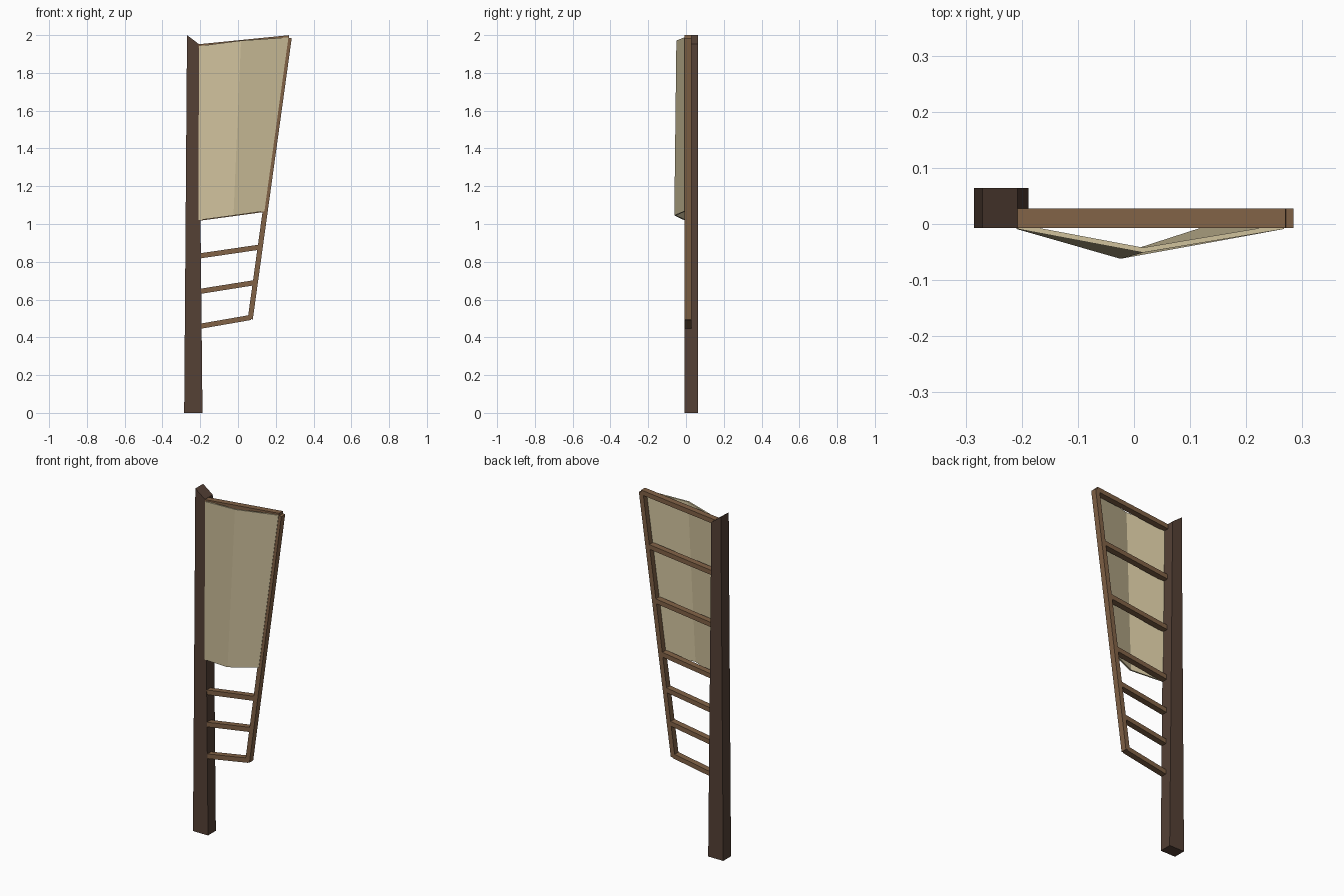
import bpy, bmesh
from mathutils import Vector

cube = bpy.data.objects.get("Cube")
if cube:
    bpy.data.objects.remove(cube, do_unlink=True)


def material(name, rgb):
    m = bpy.data.materials.new(name)
    m.use_nodes = True
    m.diffuse_color = (*rgb, 1)
    bsdf = next(n for n in m.node_tree.nodes if n.type == 'BSDF_PRINCIPLED')
    bsdf.inputs["Base Color"].default_value = (*rgb, 1)
    bsdf.inputs["Roughness"].default_value = 0.9
    return m


DARK = material("dark_wood", (0.09, 0.052, 0.036))
WOOD = material("brown_wood", (0.22, 0.122, 0.062))
CLOTH = material("canvas", (0.62, 0.53, 0.33))


def slab(name, front, depth, mat, quads=None):
    """Extrude a front outline (x, y, z points) backwards by depth."""
    bm = bmesh.new()
    verts = [bm.verts.new(p) for p in front]
    for q in quads or [range(len(front))]:
        bm.faces.new([verts[i] for i in q])
    new = bmesh.ops.extrude_face_region(bm, geom=bm.faces[:], use_keep_orig=True)["geom"]
    moved = [v for v in new if isinstance(v, bmesh.types.BMVert)]
    bmesh.ops.translate(bm, verts=moved, vec=(0, depth, 0))
    bmesh.ops.recalc_face_normals(bm, faces=bm.faces[:])
    me = bpy.data.meshes.new(name)
    bm.to_mesh(me)
    bm.free()
    me.materials.append(mat)
    ob = bpy.data.objects.new(name, me)
    bpy.context.collection.objects.link(ob)
    return ob


def beam(name, a, b, width):
    """Straight frame bar between two (x, z) points."""
    a, b = Vector(a), Vector(b)
    side = (b - a).normalized().orthogonal() * width / 2
    outline = [a - side, b - side, b + side, a + side]
    return slab(name, [(p.x, -0.007, p.y) for p in outline], 0.035, WOOD)


# Main spar: tapered, with a slanted top
spar = [(-0.285, 0), (-0.188, 0), (-0.208, 1.953), (-0.27, 2.0)]
slab("main_spar", [(x, -0.0075, z) for x, z in spar], 0.072, DARK)

# Slanted outer rail
foot, head = Vector((0.065, 0.497)), Vector((0.271, 1.986))
beam("outer_rail", foot, head, 0.027)

# Rungs from the spar to the rail, each rising slightly outwards
for i, z in enumerate((0.457, 0.642, 0.83, 1.03, 1.33, 1.635, 1.938)):
    t = (z + 0.048 - foot.y) / (head.y - foot.y)
    end = foot.lerp(head, t)
    beam(f"rung_{i + 1}", (-0.21, z), end, 0.027)

# Canvas sail, folded outwards along its middle
sail = [(-0.209, -0.009, 1.02), (-0.024, -0.062, 1.045), (0.14, -0.009, 1.068),
        (0.267, -0.009, 1.988), (0.016, -0.051, 1.971), (-0.207, -0.009, 1.942)]
slab("canvas_sail", sail, 0.009, CLOTH, quads=[(0, 1, 4, 5), (1, 2, 3, 4)])
